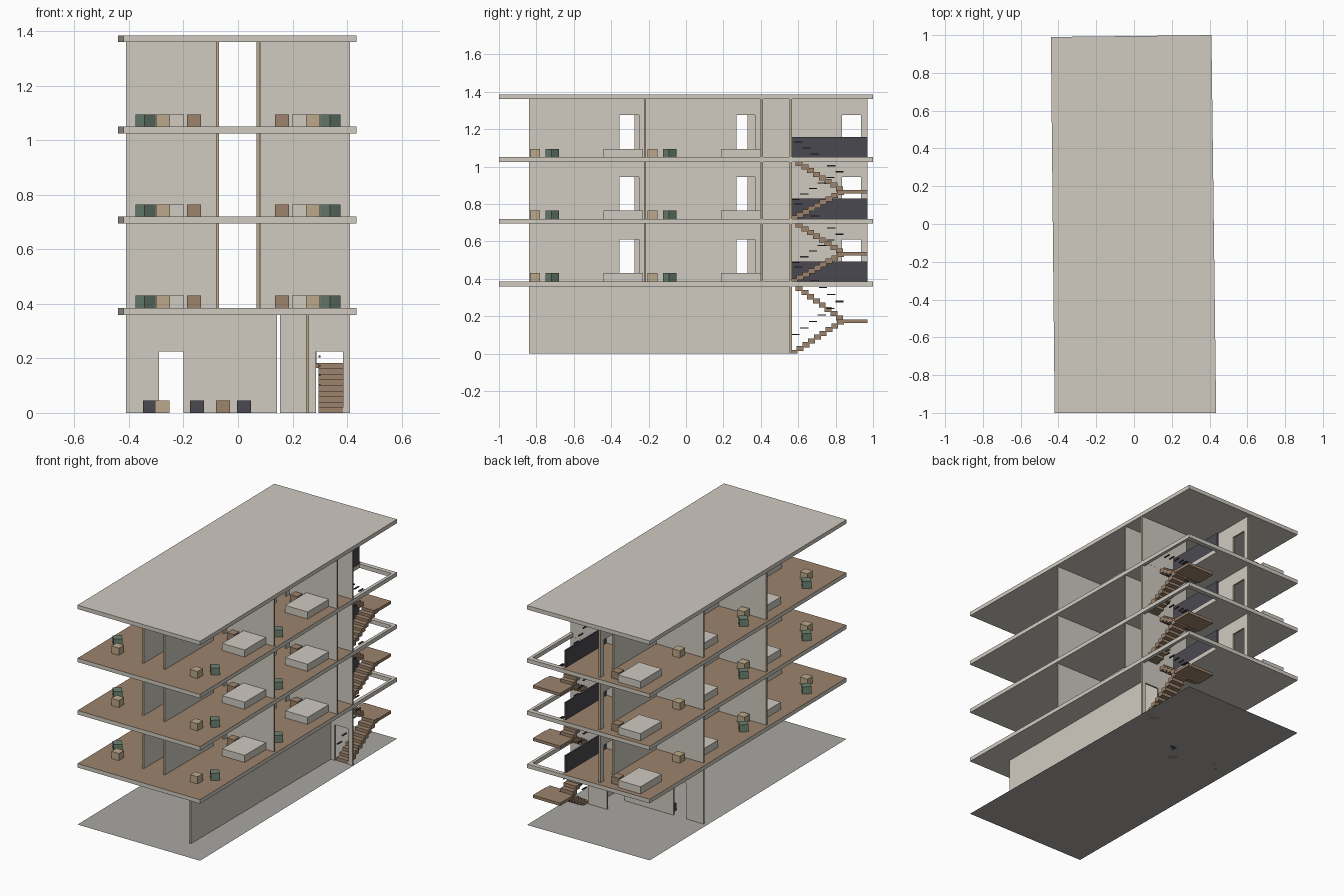
import bpy, bmesh, math
from mathutils import Matrix

if "Cube" in bpy.data.objects:
    bpy.data.objects.remove(bpy.data.objects["Cube"], do_unlink=True)


def material(name, r, g, b):
    """Flat colour given as 0-255 display values, stored as linear."""
    lin = [((c / 255 + 0.055) / 1.055) ** 2.4 for c in (r, g, b)] + [1]
    m = bpy.data.materials.new(name)
    m.use_nodes = True
    m.diffuse_color = lin
    m.node_tree.nodes["Principled BSDF"].inputs["Base Color"].default_value = lin
    return m


PLASTER = material("plaster", 208, 203, 193)
WOOD = material("brown wood", 156, 131, 108)
TAN = material("tan edge", 188, 169, 138)
GREEN = material("muted green", 108, 131, 115)
DARK = material("charcoal", 74, 73, 80)
GREY = material("ground grey", 170, 168, 164)


def finish(bm, name, mats):
    bmesh.ops.recalc_face_normals(bm, faces=bm.faces)
    me = bpy.data.meshes.new(name)
    bm.to_mesh(me)
    bm.free()
    for m in mats:
        me.materials.append(m)
    ob = bpy.data.objects.new(name, me)
    bpy.context.collection.objects.link(ob)
    return ob


def add_box(bm, x0, x1, y0, y1, z0, z1, turn=0):
    mat = (Matrix.Translation(((x0 + x1) / 2, (y0 + y1) / 2, (z0 + z1) / 2))
           @ Matrix.Rotation(math.radians(turn), 4, 'Z')
           @ Matrix.Diagonal((x1 - x0, y1 - y0, z1 - z0, 1)))
    bmesh.ops.create_cube(bm, size=1, matrix=mat)


def box(name, mat, *dims, turn=0):
    bm = bmesh.new()
    add_box(bm, *dims, turn=turn)
    return finish(bm, name, [mat])


def extruded(bm, points, vec):
    face = bm.faces.new([bm.verts.new(p) for p in points])
    res = bmesh.ops.extrude_face_region(bm, geom=[face])
    bmesh.ops.translate(bm, vec=vec,
                        verts=[v for v in res["geom"] if isinstance(v, bmesh.types.BMVert)])


def slab(name, outline, z0, z1, top):
    bm = bmesh.new()
    extruded(bm, [(x, y, z0) for x, y in outline], (0, 0, z1 - z0))
    ob = finish(bm, name, [PLASTER, top])
    for p in ob.data.polygons:
        p.material_index = int(p.normal.z > 0.5)


T = 0.011  # wall thickness


def wall(name, axis, pos, a, b, z0, z1, doors=()):
    """Wall running along axis, with door notches; cut edges are tan."""
    prof = [(a, z0)]
    for d0, d1 in doors:
        prof += [(d0, z0), (d0, z0 + 0.225), (d1, z0 + 0.225), (d1, z0)]
    prof += [(b, z0), (b, z1), (a, z1)]
    bm = bmesh.new()
    if axis == 'x':
        extruded(bm, [(s, pos - T / 2, z) for s, z in prof], (0, T, 0))
    else:
        extruded(bm, [(pos - T / 2, s, z) for s, z in prof], (T, 0, 0))
    ob = finish(bm, name, [PLASTER, TAN])
    for p in ob.data.polygons:
        across = p.normal.y if axis == 'x' else p.normal.x
        p.material_index = int(abs(across) < 0.5)


# Outline of the plot and the stair opening
FR, FL, BL, BR = (0.435, -1), (-0.42, -1), (-0.44, 0.99), (0.41, 1)
HX0, HX1, HY0, HY1 = 0.17, 0.392, 0.565, 0.97
PLATES = [(0.36, 0.385), (0.695, 0.72), (1.025, 1.05), (1.36, 1.385)]

# Ground sheet and roof
bm = bmesh.new()
bm.faces.new([bm.verts.new((x, y, 0)) for x, y in (FL, FR, BR, BL)])
finish(bm, "ground_sheet", [GREY])
slab("roof", [FL, FR, BR, BL], *PLATES[3], PLASTER)

# Floors: wooden L shape plus a bare edge beam round the stair opening
for n, (z0, z1) in enumerate(PLATES[:3], 1):
    slab(f"floor_{n}", [FL, FR, (0.4145, HY0), (HX0, HY0), (HX0, 0.997), BL], z0, z1, WOOD)
    slab(f"stair_edge_beam_{n}", [(0.4145, HY0), BR, (HX0, 0.997), (HX0, HY1),
                                  (HX1, HY1), (HX1, HY0)], z0, z1, PLASTER)

# Ground storey walls
Z = PLATES[0][0]
wall("ground_side_wall", 'y', 0.255, -0.84, 0.555, 0, Z)
wall("ground_lobby_wall", 'x', 0.405, -0.41, 0.143, 0, Z, [(-0.29, -0.20)])
wall("ground_stair_wall", 'x', 0.56, 0.155, 0.41, 0, Z, [(0.287, 0.385)])

# Ground storey seats
S = 0.026
for i, (x, y, m) in enumerate([(-0.322, 0.37, DARK), (-0.278, 0.3, TAN), (-0.15, 0.37, DARK),
                               (-0.055, 0.29, WOOD), (0.022, 0.37, DARK)]):
    box(f"ground_seat_{i + 1}", m, x - S, x + S, y - S, y + S, 0, 0.045)


def bed_set(tag, side, y0, f):
    """Bed with a bedside box; y0 is the bed's front edge."""
    xs = sorted((side * 0.198, side * 0.355))
    box(f"bed_{tag}", PLASTER, *xs, y0, y0 + 0.21, f, f + 0.045)
    x = side * 0.162
    box(f"bedside_box_{tag}", WOOD, x - S, x + S, y0 + 0.135, y0 + 0.187, f, f + 0.045)


# Upper storeys
for n in range(3):
    f, top = PLATES[n][1], PLATES[n + 1][0]
    wall(f"left_corridor_wall_{n}", 'y', 0.073, -0.84, 0.555, f, top,
         [(-0.355, -0.25), (0.27, 0.37)])
    wall(f"right_corridor_wall_{n}", 'y', -0.075, -0.84, 0.97, f, top,
         [(-0.375, -0.275), (0.23, 0.33), (0.835, 0.935)])
    wall(f"stair_wall_{n}", 'x', 0.56, 0.068, 0.41, f, top)
    for side, word in ((1, "left"), (-1, "right")):
        for k, y in enumerate((-0.22, 0.405)):
            a, b = sorted((side * 0.08, side * 0.41))
            wall(f"{word}_room_wall_{n}_{k}", 'x', y, a, b, f, top)
            # Furniture of each room
            tag, dy = f"{word}_{n}_{k}", 0.628 * k
            bed_set(tag, side, -0.44 + dy, f)
            x, y = side * 0.275, -0.807 + dy
            box(f"tan_seat_{tag}", TAN, x - S, x + S, y - S, y + S, f, f + 0.045)
            x, y = side * 0.34, -0.715 + dy
            box(f"green_seat_{tag}", GREEN, x - S, x + S, y - S, y + S, f, f + 0.045, turn=40)
    bed_set(f"back_{n}", -1, 0.75, f)
    box(f"tan_seat_back_{n}", TAN, -0.275 - S, -0.275 + S, 0.44, 0.492, f, f + 0.045)
    box(f"stair_guard_{n}", DARK, 0.158, 0.168, 0.565, 0.97, f, f + 0.108)

# Stairs: two flights and a landing per storey, with floating rail bars
for n, (f, top) in enumerate([(0, 0.385), (0.385, 0.72), (0.72, 1.05)]):
    h = top - f
    mid = f + 0.5 * h - 0.01
    bm = bmesh.new()
    rails = bmesh.new()
    run = 0.031
    for i in range(9):
        z = f + (mid - f) * (i + 1) / 9
        y = 0.56 + run * i
        add_box(bm, 0.295, 0.385, y, y + run + 0.006, max(f, z - 0.027), z)
        if i < 8:
            z = mid + (top - mid) * (i + 1) / 9
            y = 0.84 - run * i
            add_box(bm, 0.2, 0.288, y - run - 0.006, y, z - 0.027, z)
    add_box(bm, 0.2, 0.39, 0.84, 0.97, mid - 0.018, mid)
    finish(bm, f"stair_{n}", [WOOD])
    for i in range(6):
        t = i / 5
        y = 0.585 + 0.235 * t
        z = f + 0.1 + (mid - f) * 0.95 * t
        add_box(rails, 0.295, 0.303, y - 0.022, y + 0.022, z, z + 0.006)
        y = 0.82 - 0.22 * t
        z = mid + 0.115 + (top - mid) * 0.9 * t
        add_box(rails, 0.28, 0.288, y - 0.022, y + 0.022, z - 0.02, z - 0.014)
    finish(rails, f"rail_bars_{n}", [DARK])
